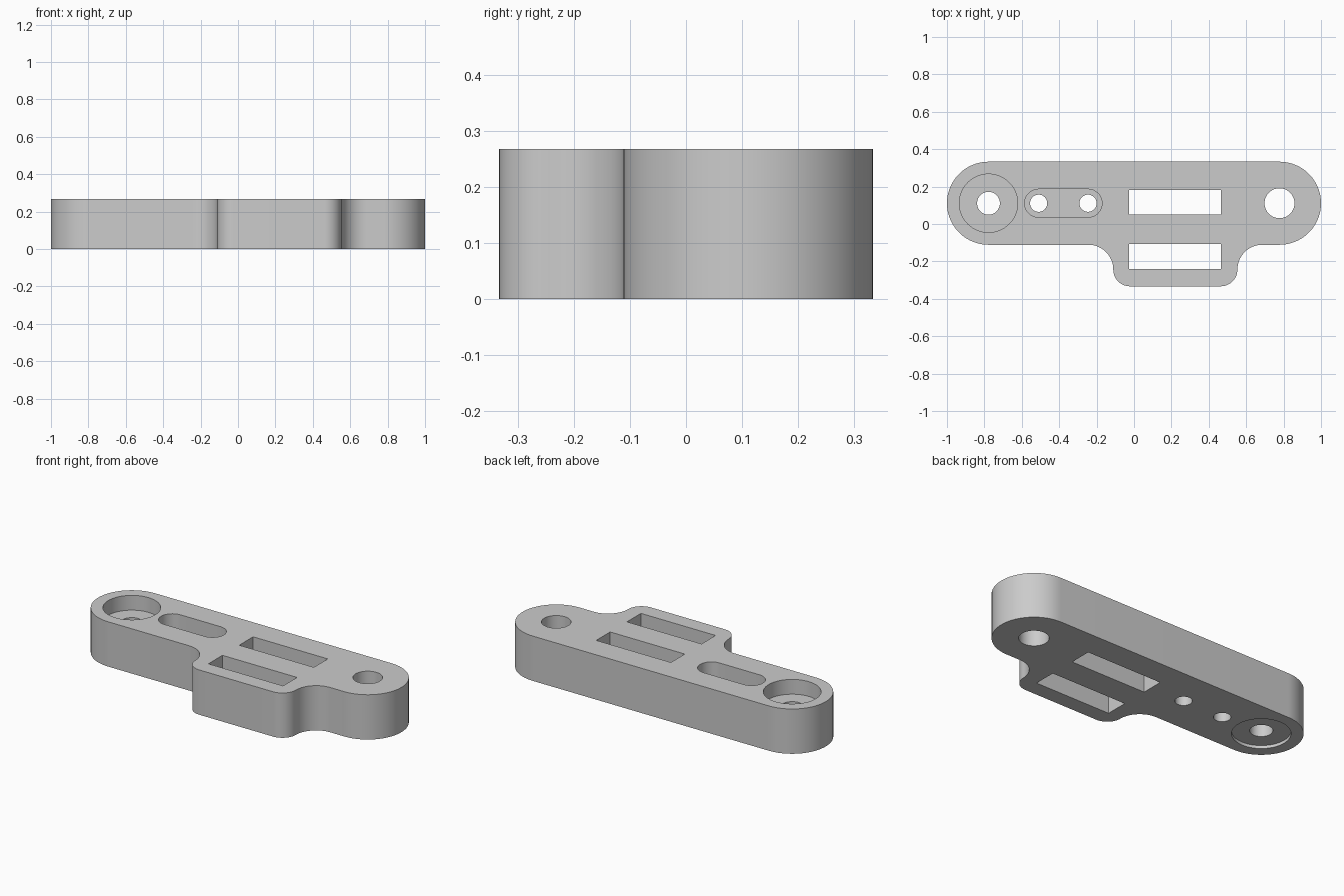
import bpy, bmesh, math

if "Cube" in bpy.data.objects:
    bpy.data.objects.remove(bpy.data.objects["Cube"], do_unlink=True)

HEIGHT = 0.267
AXIS_Y = 0.111      # centre line of the long bar
END_R = 0.222       # radius of the rounded ends
END_X = 0.778


def arc(cx, cy, r, start, end, steps=16):
    """Points on an arc, angles in degrees."""
    angles = [math.radians(start + (end - start) * i / steps) for i in range(steps + 1)]
    return [(cx + r * math.cos(a), cy + r * math.sin(a)) for a in angles]


def circle(cx, cy, r):
    return arc(cx, cy, r, 0, 360, 64)[:-1]


def rectangle(x0, x1, y0, y1):
    return [(x0, y0), (x1, y0), (x1, y1), (x0, y1)]


def prism(name, outline, z0, z1):
    """Extrude a counter-clockwise outline between two heights."""
    bm = bmesh.new()
    base = bm.faces.new([bm.verts.new((x, y, z0)) for x, y in outline])
    top = bmesh.ops.extrude_face_region(bm, geom=[base])["geom"]
    verts = [v for v in top if isinstance(v, bmesh.types.BMVert)]
    bmesh.ops.translate(bm, verts=verts, vec=(0, 0, z1 - z0))
    bmesh.ops.recalc_face_normals(bm, faces=bm.faces)
    mesh = bpy.data.meshes.new(name)
    bm.to_mesh(mesh)
    bm.free()
    obj = bpy.data.objects.new(name, mesh)
    bpy.context.collection.objects.link(obj)
    return obj


# Grey material
grey = bpy.data.materials.new("plain grey")
grey.use_nodes = True
grey.diffuse_color = (0.6, 0.6, 0.6, 1)
grey.node_tree.nodes["Principled BSDF"].inputs["Base Color"].default_value = (0.6, 0.6, 0.6, 1)

# Bar outline: rounded ends plus a tab with concave fillets and round corners
TAB_L, TAB_R, TAB_Y = -0.111, 0.553, -0.333
FILLET, CORNER = 0.133, 0.089
fillet_y = AXIS_Y - END_R - FILLET
outline = (
    arc(END_X, AXIS_Y, END_R, -90, 90, 48)
    + arc(-END_X, AXIS_Y, END_R, 90, 270, 48)
    + arc(TAB_L - FILLET, fillet_y, FILLET, 90, 0)
    + arc(TAB_L + CORNER, TAB_Y + CORNER, CORNER, 180, 270)
    + arc(TAB_R - CORNER, TAB_Y + CORNER, CORNER, 270, 360)
    + arc(TAB_R + FILLET, fillet_y, FILLET, 180, 90)
)
# Drop coincident points where arcs meet
outline = [p for i, p in enumerate(outline) if math.dist(p, outline[i - 1]) > 1e-4]
plate = prism("mounting_plate", outline, 0, HEIGHT)
plate.data.materials.append(grey)

# Openings: outline, bottom, top
LOW, HIGH = -0.1, HEIGHT + 0.1
screw_xs = (-0.51, -0.246)
pocket = (arc(screw_xs[1], AXIS_Y, 0.075, -90, 90, 32)
          + arc(screw_xs[0], AXIS_Y, 0.075, 90, 270, 32))
cuts = [
    ("end_hole", circle(END_X, AXIS_Y, 0.08), LOW, HIGH),
    ("back_slot", rectangle(-0.027, 0.465, 0.05, 0.181), LOW, HIGH),
    ("front_slot", rectangle(-0.027, 0.465, -0.24, -0.108), LOW, HIGH),
    ("counterbore", circle(-END_X, AXIS_Y, 0.156), HEIGHT - 0.088, HIGH),
    ("bottom_recess", circle(-END_X, AXIS_Y, 0.156), LOW, 0.018),
    ("pivot_hole", circle(-END_X, AXIS_Y, 0.061), LOW, HIGH),
    ("screw_pocket", pocket, HEIGHT - 0.178, HIGH),
] + [("screw_hole", circle(x, AXIS_Y, 0.046), LOW, HIGH) for x in screw_xs]

bpy.context.view_layer.objects.active = plate
for name, shape, z0, z1 in cuts:
    cutter = prism(name + "_cutter", shape, z0, z1)
    cutter.hide_render = True
    mod = plate.modifiers.new(name, "BOOLEAN")
    mod.operation = "DIFFERENCE"
    mod.solver = "EXACT"
    mod.object = cutter
    bpy.ops.object.modifier_apply(modifier=mod.name)
    bpy.data.objects.remove(cutter, do_unlink=True)

# Smooth curved walls, sharp rims
bpy.ops.object.select_all(action="DESELECT")
plate.select_set(True)
bpy.ops.object.shade_smooth_by_angle(angle=math.radians(30))
